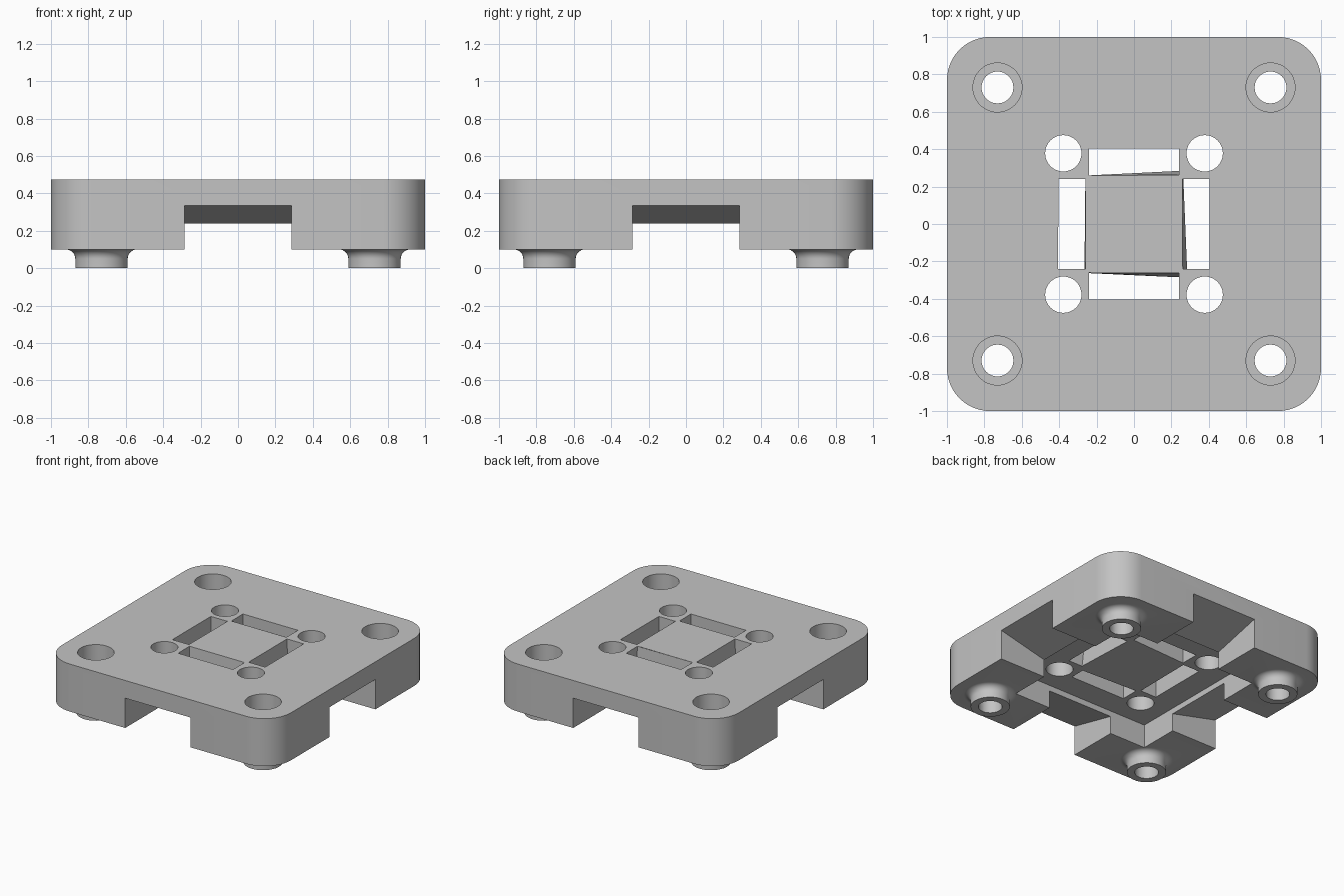
import bpy, bmesh, math
from mathutils import Matrix, Vector

if "Cube" in bpy.data.objects:
    bpy.data.objects.remove(bpy.data.objects["Cube"], do_unlink=True)

BOTTOM, TOP, CEILING = 0.10, 0.475, 0.285
SCREW, PIN = 0.73, 0.378
CORNERS = [(sx, sy) for sx in (-1, 1) for sy in (-1, 1)]

grey = bpy.data.materials.new("grey_plastic")
grey.use_nodes = True
colour = (0.55, 0.55, 0.55, 1)
grey.diffuse_color = colour
grey.node_tree.nodes["Principled BSDF"].inputs["Base Color"].default_value = colour


def make_object(name, bm):
    bmesh.ops.recalc_face_normals(bm, faces=bm.faces)
    mesh = bpy.data.meshes.new(name)
    bm.to_mesh(mesh)
    bm.free()
    mesh.materials.append(grey)
    obj = bpy.data.objects.new(name, mesh)
    bpy.context.collection.objects.link(obj)
    return obj


def loft(name, lower, upper, turn=0):
    """Closed solid between two matching outlines, turned about z."""
    bm = bmesh.new()
    a = [bm.verts.new(p) for p in lower]
    b = [bm.verts.new(p) for p in upper]
    bm.faces.new(a)
    bm.faces.new(b)
    for i in range(len(a)):
        j = (i + 1) % len(a)
        bm.faces.new((a[i], a[j], b[j], b[i]))
    bm.transform(Matrix.Rotation(turn, 4, 'Z'))
    return make_object(name, bm)


def upright(name, outline, z0, z1):
    return loft(name, [(x, y, z0) for x, y in outline], [(x, y, z1) for x, y in outline])


def circle(x, y, r, n=48):
    return [(x + r * math.cos(2 * math.pi * i / n), y + r * math.sin(2 * math.pi * i / n))
            for i in range(n)]


def lathe(name, profile, x, y):
    """Spin a radius/height profile that starts and ends on the axis."""
    bm = bmesh.new()
    verts = [bm.verts.new((r, 0, z)) for r, z in profile]
    edges = [bm.edges.new(pair) for pair in zip(verts, verts[1:])]
    bmesh.ops.spin(bm, geom=verts + edges, cent=(0, 0, 0), axis=(0, 0, 1),
                   angle=2 * math.pi, steps=48)
    bmesh.ops.remove_doubles(bm, verts=bm.verts, dist=0.0001)
    bm.transform(Matrix.Translation(Vector((x, y, 0))))
    return make_object(name, bm)


def combine(target, tool, operation):
    mod = target.modifiers.new("combine", 'BOOLEAN')
    mod.operation, mod.object, mod.solver = operation, tool, 'EXACT'
    bpy.context.view_layer.objects.active = target
    bpy.ops.object.modifier_apply(modifier=mod.name)
    bpy.data.objects.remove(tool, do_unlink=True)


# Rounded square body
radius, steps = 0.23, 12
outline = []
for quarter, (sx, sy) in enumerate([(1, 1), (-1, 1), (-1, -1), (1, -1)]):
    for i in range(steps + 1):
        t = math.pi / 2 * (quarter + i / steps)
        outline.append((sx * (1 - radius) + radius * math.cos(t),
                        sy * (1 - radius) + radius * math.sin(t)))
body = upright("mounting_plate", outline, BOTTOM, TOP)

# Feet with a concave fillet where they meet the body
fillet = [(0.19 - 0.05 * math.cos(a), 0.05 + 0.05 * math.sin(a))
          for a in (math.pi / 2 * i / 8 for i in range(9))]
foot = [(0, 0), (0.14, 0)] + fillet + [(0.19, 0.2), (0, 0.2)]
for sx, sy in CORNERS:
    combine(body, lathe("foot", foot, sx * SCREW, sy * SCREW), 'UNION')

# Square pocket underneath
square = [(-0.6, -0.6), (0.6, -0.6), (0.6, 0.6), (-0.6, 0.6)]
combine(body, upright("pocket", square, -0.1, CEILING), 'DIFFERENCE')

# Channels with sloping roofs, one through each side
channel = [(0.55, -0.1), (1.1, -0.1), (1.1, 0.359), (0.6, 0.24), (0.55, 0.24)]
for i in range(4):
    tool = loft("channel", [(x, -0.285, z) for x, z in channel],
                [(x, 0.285, z) for x, z in channel], i * math.pi / 2)
    combine(body, tool, 'DIFFERENCE')

# Four slots around the centre, inner walls slightly skewed
for i, (skew_a, skew_b) in enumerate([(0.025, 0.005), (0.025, 0), (0, 0.005), (0.003, 0.025)]):
    def slot(z, a, b):
        return [(0.26 + a, -0.24, z), (0.405, -0.24, z), (0.405, 0.24, z), (0.26 + b, 0.24, z)]
    tool = loft("slot", slot(CEILING - 0.01, skew_a, skew_b), slot(TOP + 0.01, 0, 0),
                i * math.pi / 2)
    combine(body, tool, 'DIFFERENCE')

# Pin holes and counterbored screw holes
for sx, sy in CORNERS:
    combine(body, upright("pin_hole", circle(sx * PIN, sy * PIN, 0.097), 0.2, 0.6), 'DIFFERENCE')
    screw = [(0, -0.1), (0.085, -0.1), (0.085, 0.15), (0.131, 0.15), (0.131, 0.6), (0, 0.6)]
    combine(body, lathe("screw_hole", screw, sx * SCREW, sy * SCREW), 'DIFFERENCE')

# Smooth the round walls, keep hard edges
bpy.ops.object.select_all(action='DESELECT')
body.select_set(True)
bpy.context.view_layer.objects.active = body
bpy.ops.object.shade_smooth_by_angle(angle=math.radians(30))
